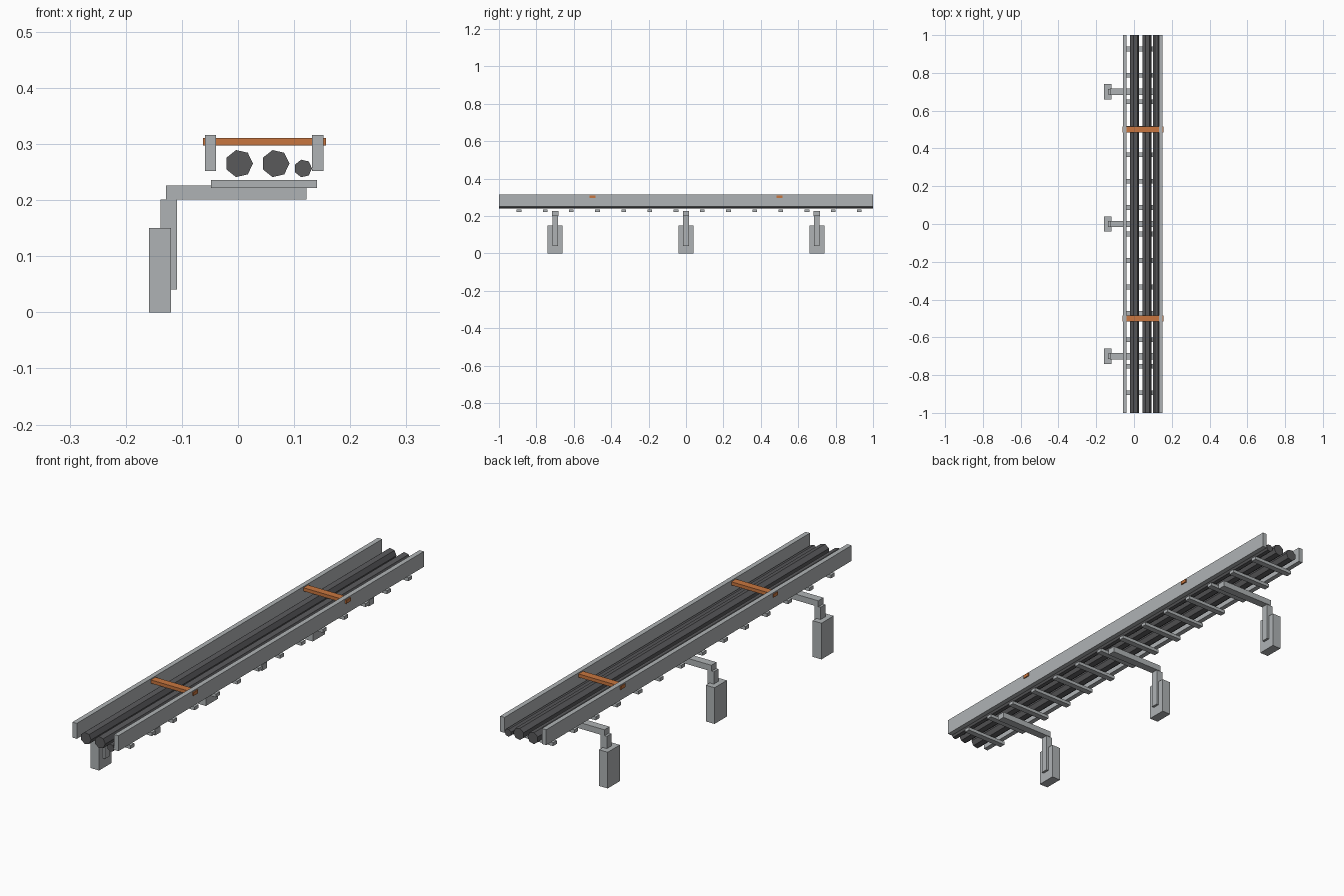
import bpy
import bmesh
from math import cos, sin, tau
from mathutils import Matrix, Vector

cube = bpy.data.objects.get("Cube")
if cube:
    bpy.data.objects.remove(cube, do_unlink=True)


def make_material(name, rgb):
    mat = bpy.data.materials.new(name)
    mat.use_nodes = True
    mat.diffuse_color = (*rgb, 1)
    bsdf = mat.node_tree.nodes["Principled BSDF"]
    bsdf.inputs["Base Color"].default_value = (*rgb, 1)
    bsdf.inputs["Roughness"].default_value = 0.6
    return mat


steel = make_material("galvanised steel", (0.43, 0.45, 0.46))
rubber = make_material("dark cable sheath", (0.1, 0.1, 0.105))
orange = make_material("orange strap", (0.58, 0.18, 0.05))


def finish(name, bm, mat):
    bmesh.ops.recalc_face_normals(bm, faces=bm.faces)
    mesh = bpy.data.meshes.new(name)
    bm.to_mesh(mesh)
    bm.free()
    mesh.materials.append(mat)
    obj = bpy.data.objects.new(name, mesh)
    bpy.context.collection.objects.link(obj)


def box(name, x, y, z, mat):
    """Box spanning the (low, high) pairs x, y and z."""
    spans = (x, y, z)
    centre = Vector([(a + b) / 2 for a, b in spans])
    size = Vector([b - a for a, b in spans])
    bm = bmesh.new()
    bmesh.ops.create_cube(bm, size=1)
    bmesh.ops.scale(bm, verts=bm.verts, vec=size)
    bmesh.ops.translate(bm, verts=bm.verts, vec=centre)
    finish(name, bm, mat)


def around(y, width):
    return (y - width / 2, y + width / 2)


def cable(name, x, radius, sides=7):
    """Low-poly cable along y, just above the rungs, one corner towards +x."""
    bm = bmesh.new()
    z = 0.2405 + radius
    ring = [bm.verts.new((x + radius * cos(tau * i / sides), -1,
                          z + radius * sin(tau * i / sides))) for i in range(sides)]
    end = bm.faces.new(ring)
    extruded = bmesh.ops.extrude_face_region(bm, geom=[end], use_keep_orig=True)
    far = [g for g in extruded["geom"] if isinstance(g, bmesh.types.BMVert)]
    bmesh.ops.translate(bm, verts=far, vec=(0, 2, 0))
    finish(name, bm, rubber)


# Side rails of the tray
box("right_rail", (-0.059, -0.039), (-1, 1), (0.252, 0.316), steel)
box("left_rail", (0.132, 0.152), (-1, 1), (0.252, 0.316), steel)

# Rungs under the cables
for i in range(14):
    box(f"rung_{i + 1}", (-0.048, 0.141), around(-0.893 + 0.14 * i, 0.025), (0.222, 0.236), steel)

# Cables
cable("large_cable_1", 0.002, 0.0247)
cable("large_cable_2", 0.067, 0.0247)
cable("small_cable", 0.116, 0.016)

# Straps through the rails
for i, y in enumerate((-0.5, 0.5)):
    box(f"strap_{i + 1}", (-0.062, 0.157), around(y, 0.03), (0.297, 0.311), orange)

# Wall brackets: base block, post and arm
for i, y in enumerate((-0.7, 0, 0.7)):
    box(f"bracket_base_{i + 1}", (-0.159, -0.119), around(y, 0.08), (0, 0.15), steel)
    box(f"bracket_post_{i + 1}", (-0.138, -0.109), around(y, 0.03), (0.041, 0.201), steel)
    box(f"bracket_arm_{i + 1}", (-0.128, 0.122), around(y, 0.034), (0.201, 0.226), steel)
